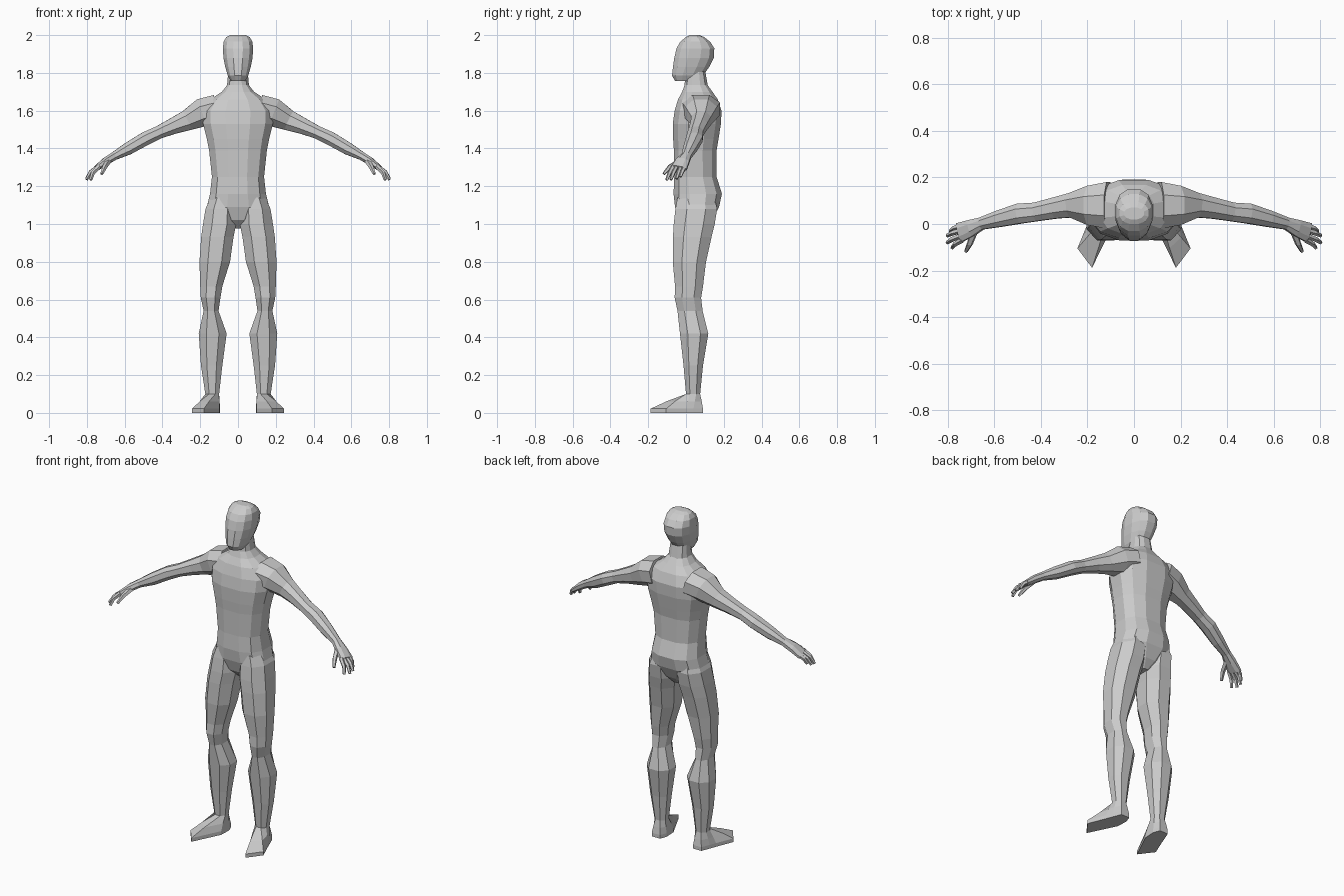
import bpy, bmesh, math
from mathutils import Vector

if "Cube" in bpy.data.objects:
    bpy.data.objects.remove(bpy.data.objects["Cube"])


def skin(name, rings, mirror=False):
    """Join closed rings of points into a flat-faced, capped tube."""
    bm = bmesh.new()
    loops = [[bm.verts.new(p) for p in r] for r in rings]
    n = len(loops[0])
    for a, b in zip(loops, loops[1:]):
        for i in range(n):
            j = (i + 1) % n
            bm.faces.new((a[i], a[j], b[j], b[i]))
    bm.faces.new(loops[0])
    bm.faces.new(loops[-1])
    bmesh.ops.recalc_face_normals(bm, faces=bm.faces)
    me = bpy.data.meshes.new(name)
    bm.to_mesh(me)
    bm.free()
    ob = bpy.data.objects.new(name, me)
    bpy.context.collection.objects.link(ob)
    if mirror:
        ob.modifiers.new("mirror", 'MIRROR').use_mirror_merge = False
    return ob


def unit_ring(n, power=2.0, offset=0.5):
    """Rounded-square outline that fills -1..1 in both directions."""
    pts = []
    for i in range(n):
        a = 2 * math.pi * (i + offset) / n
        c, s = math.cos(a), math.sin(a)
        pts.append((math.copysign(abs(c) ** (2 / power), c),
                    math.copysign(abs(s) ** (2 / power), s)))
    mx = max(abs(p[0]) for p in pts)
    my = max(abs(p[1]) for p in pts)
    return [(x / mx, y / my) for x, y in pts]


def level(z, x0, x1, y0, y1, ring):
    """Horizontal cross-section fitted to a box."""
    return [((x0 + x1) / 2 + (x1 - x0) / 2 * u, (y0 + y1) / 2 + (y1 - y0) / 2 * v, z)
            for u, v in ring]


def limb(name, stations, ring):
    """Tube along a path; each station is x, y, z, half height, half depth."""
    pts = [Vector(s[:3]) for s in stations]
    rings = []
    for i, s in enumerate(stations):
        t = (pts[min(i + 1, len(pts) - 1)] - pts[max(i - 1, 0)]).normalized()
        side = Vector((0, 1, 0))
        side = (side - t * side.dot(t)).normalized()
        up = t.cross(side)
        rings.append([pts[i] + side * (u * s[4]) + up * (v * s[3]) for u, v in ring])
    return skin(name, rings, True)


# Torso and neck: z, half width, front y, back y
torso = [(0.975, .03, .01, .10), (1.02, .09, -.035, .14), (1.09, .165, -.058, .175),
         (1.16, .148, -.066, .19), (1.25, .138, -.062, .162), (1.39, .153, -.064, .162),
         (1.45, .165, -.068, .172), (1.53, .185, -.07, .185), (1.60, .187, -.06, .188),
         (1.66, .145, -.042, .168), (1.70, .085, -.02, .14), (1.735, .058, -.008, .115),
         (1.82, .05, .0, .10)]
body = unit_ring(12, 2.5)
skin("torso", [level(z, -w, w, f, b, body) for z, w, f, b in torso])

# Head
head = [(1.757, .038, -.058, .05), (1.785, .054, -.074, .09), (1.83, .067, -.069, .122),
        (1.88, .077, -.062, .147), (1.93, .08, -.05, .15), (1.965, .076, -.03, .128),
        (1.99, .062, .0, .095), (2.0, .042, .02, .07)]
skull = unit_ring(12, 2.3)
skin("head", [level(z, -w, w, f, b, skull) for z, w, f, b in head])

# Legs: z, inner x, outer x, front y, back y
leg = [(1.14, .02, .145, -.045, .15), (1.08, .012, .172, -.056, .165),
       (1.0, .01, .185, -.065, .152), (.93, .024, .195, -.069, .135),
       (.80, .042, .204, -.07, .106), (.67, .083, .2, -.058, .09),
       (.61, .093, .197, -.06, .08), (.54, .103, .182, -.045, .088),
       (.42, .06, .208, -.032, .118), (.25, .083, .196, -.013, .09),
       (.10, .10, .173, .0, .075)]
calf = unit_ring(8, 2.2)
skin("leg", [level(*s, calf) for s in leg], True)

# Feet: turned-out sole outline blended up to the ankle
ankle = level(.10, .10, .173, .0, .075, calf)
sole = [(.185, .04), (.165, .09), (.11, .09), (.095, .05),
        (.098, -.02), (.18, -.188), (.243, -.105), (.20, .0)]
bottom = [(x, y, 0) for x, y in sole]
welt = [(x, y, .022) for x, y in sole]
instep = [Vector(w).lerp(Vector(a), .45) + Vector((0, 0, .004)) for w, a in zip(welt, ankle)]
skin("foot", [bottom, welt, instep, ankle], True)

# Arms, ending in the palm
limb("arm", [(.11, .08, 1.61, .075, .10), (.19, .08, 1.59, .075, .084),
             (.27, .08, 1.548, .054, .052), (.34, .068, 1.52, .043, .045),
             (.42, .052, 1.485, .034, .04), (.49, .045, 1.452, .036, .043),
             (.58, .022, 1.40, .033, .035), (.655, .002, 1.36, .022, .026),
             (.70, -.018, 1.332, .021, .036), (.75, -.037, 1.295, .014, .042)],
     unit_ring(8, 2.2))

# Fingers: knuckle y and tip
digit = unit_ring(5)
fingers = [(-.004, (.788, -.03, 1.25)), (-.026, (.802, -.05, 1.24)),
           (-.048, (.802, -.08, 1.235)), (-.068, (.78, -.102, 1.233))]
for y, tip in fingers:
    base, tip = Vector((.735, y, 1.305)), Vector(tip)
    mid = base.lerp(tip, .55) + Vector((.008, 0, .006))
    limb("finger", [(*base, .013, .012), (*mid, .011, .011), (*tip, .008, .008)], digit)
limb("thumb", [(.685, -.03, 1.335, .016, .016), (.705, -.085, 1.303, .013, .013),
               (.722, -.118, 1.265, .008, .008)], digit)
